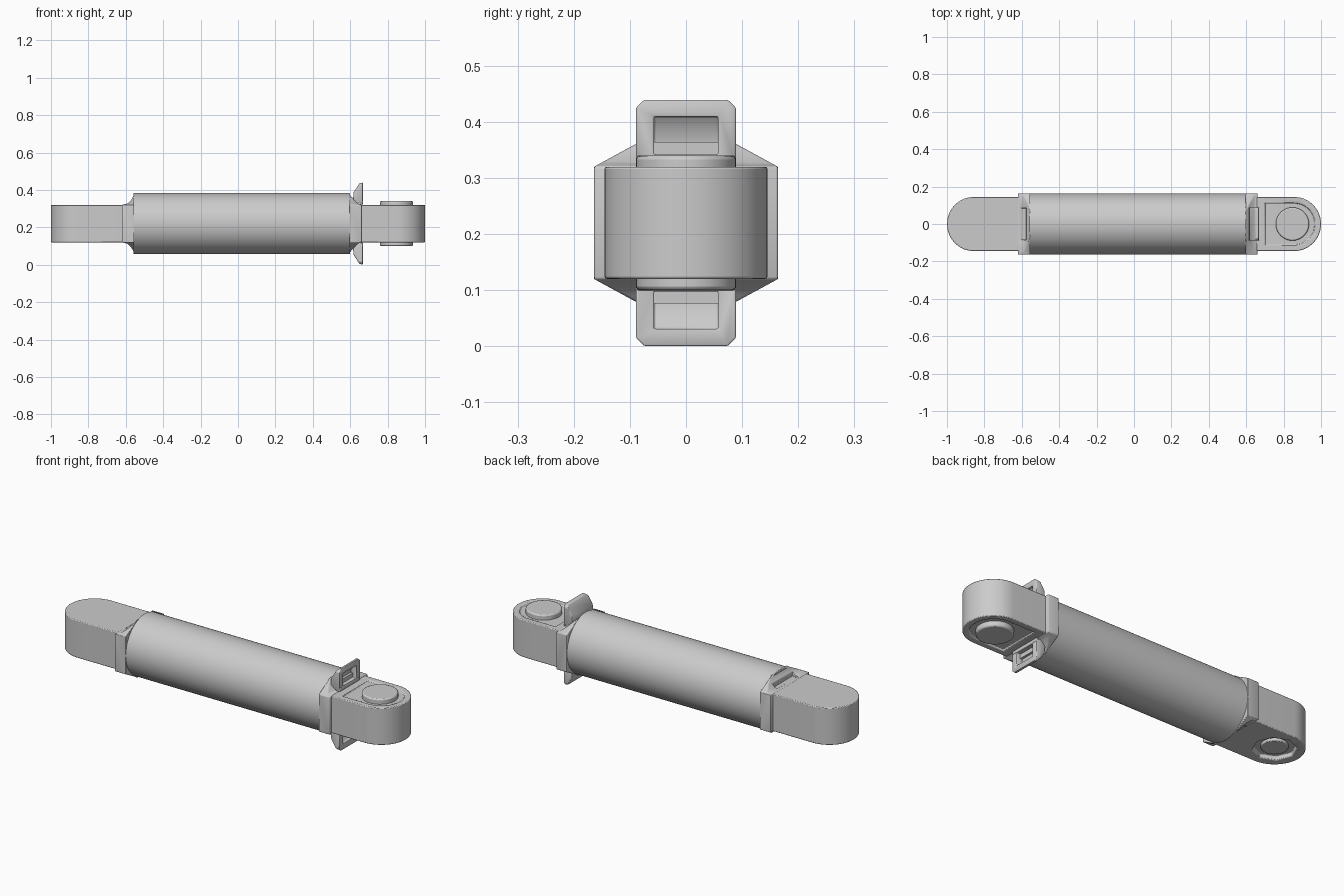
import bpy, bmesh
from math import pi, cos, sin, radians

if "Cube" in bpy.data.objects:
    bpy.data.objects.remove(bpy.data.objects["Cube"])

ZC = 0.22   # height of the long axis
R = 0.163   # tube radius


def finish(name, bm, bevel=0.0, angle=35):
    bmesh.ops.recalc_face_normals(bm, faces=bm.faces)
    me = bpy.data.meshes.new(name)
    bm.to_mesh(me)
    bm.free()
    ob = bpy.data.objects.new(name, me)
    bpy.context.collection.objects.link(ob)
    bpy.ops.object.select_all(action='DESELECT')
    bpy.context.view_layer.objects.active = ob
    ob.select_set(True)
    bpy.ops.object.shade_smooth_by_angle(angle=radians(angle))
    if bevel:
        add_bevel(ob, bevel)
    return ob


def add_bevel(ob, width):
    m = ob.modifiers.new("bevel", 'BEVEL')
    m.width, m.segments, m.limit_method = width, 2, 'ANGLE'
    m.angle_limit = radians(40)


def prism(name, pts, axis, lo, hi, bevel=0.0):
    """Extrude a 2D profile along an axis (profile is in the other two axes)."""
    place = {'x': lambda a, b, t: (t, a, b),
             'y': lambda a, b, t: (a, t, b),
             'z': lambda a, b, t: (a, b, t)}[axis]
    bm = bmesh.new()
    low = [bm.verts.new(place(a, b, lo)) for a, b in pts]
    top = [bm.verts.new(place(a, b, hi)) for a, b in pts]
    n = len(pts)
    bm.faces.new(low)
    bm.faces.new(top)
    for i in range(n):
        bm.faces.new((low[i], low[(i + 1) % n], top[(i + 1) % n], top[i]))
    return finish(name, bm, bevel)


def circle(cx, cy, r, n=48):
    return [(cx + r * cos(2 * pi * i / n), cy + r * sin(2 * pi * i / n)) for i in range(n)]


def stadium(cx, r, x_end, s, n=32):
    """Half-round nose facing direction s, straight back to x_end."""
    arc = [(cx + s * r * cos(-pi / 2 + pi * i / n), r * sin(-pi / 2 + pi * i / n))
           for i in range(n + 1)]
    return arc + [(x_end, r), (x_end, -r)]


def boolean(ob, tool, op='DIFFERENCE'):
    m = ob.modifiers.new("cut", 'BOOLEAN')
    m.object, m.operation, m.solver = tool, op, 'EXACT'
    tool.hide_render = True
    tool.hide_viewport = True


def flip(pts, k):
    """Mirror a (a, z) profile about the long axis when k is -1."""
    return [(a, ZC + k * (z - ZC)) for a, z in pts]


def rect(a0, a1, b0, b1):
    return [(a0, b0), (a1, b0), (a1, b1), (a0, b1)]


# main tube
prism("tube", circle(0, ZC, R, 72), 'x', -0.56, 0.60, 0.004)

# collars: concave side profile limited by a chamfered end outline
outline = [(0.164, 0.1), (0.085, 0.143), (0.06, 0.163)]
ring = [(y, ZC + z) for y, z in outline]
ring += [(-y, ZC + z) for y, z in reversed(outline)]
ring += [(-y, ZC - z) for y, z in outline]
ring += [(y, ZC - z) for y, z in reversed(outline)]


def collar(name, xs, x_tube):
    upper = [(x_tube, 0.157), (xs[2], 0.128), (xs[1], 0.108), (xs[0], 0.1)]
    prof = [(x, ZC + h) for x, h in upper] + [(x, ZC - h) for x, h in reversed(upper)]
    ob = prism(name, prof, 'y', -0.17, 0.17)
    lim = prism(name + "_outline_helper", ring, 'x', -0.7, 0.7)
    boolean(ob, lim, 'INTERSECT')
    return ob


left_collar = collar("left_collar", (-0.62, -0.59, -0.57), -0.555)
right_collar = collar("right_collar", (0.66, 0.64, 0.62), 0.595)
for k in (1, -1):
    notch = prism("collar_notch_helper", flip(rect(-0.612, -0.575, 0.318, 0.4), k), 'y', -0.085, 0.085)
    boolean(left_collar, notch)
for c in (left_collar, right_collar):
    add_bevel(c, 0.004)

# left eye with a socket underneath
left_eye = prism("left_eye", stadium(-0.855, 0.145, -0.60, -1), 'z', 0.12, 0.32)
boolean(left_eye, prism("socket_helper", circle(-0.855, 0, 0.105, 8), 'z', 0.10, 0.142))
add_bevel(left_eye, 0.004)
prism("left_socket_disc", circle(-0.855, 0, 0.065), 'z', 0.128, 0.16, 0.004)

# right eye with shallow recessed faces around the pin
right_eye = prism("right_eye", stadium(0.855, 0.145, 0.64, 1), 'z', 0.12, 0.32)
for lo, hi in ((0.10, 0.128), (0.312, 0.34)):
    boolean(right_eye, prism("eye_recess_helper", stadium(0.855, 0.112, 0.70, 1), 'z', lo, hi))
add_bevel(right_eye, 0.004)

# pin with wide heads
prism("pin", circle(0.847, 0, 0.089), 'z', 0.10, 0.34, 0.007)

# hollow clips above and below the right collar
side = [(0.615, 0.33), (0.667, 0.33), (0.667, 0.44), (0.649, 0.435), (0.617, 0.385)]
hollow = [(0.70, 0.342), (0.70, 0.409), (0.653, 0.409), (0.632, 0.378), (0.632, 0.342)]
face = [(-0.089, 0.31), (0.089, 0.31), (0.089, 0.425), (0.074, 0.44),
        (-0.074, 0.44), (-0.089, 0.425)]
for k, label in ((1, "upper"), (-1, "lower")):
    clip = prism(label + "_clip", flip(side, k), 'y', -0.1, 0.1)
    boolean(clip, prism("clip_outline_helper", flip(face, k), 'x', 0.5, 0.8), 'INTERSECT')
    boolean(clip, prism("clip_hollow_helper", flip(hollow, k), 'y', -0.057, 0.057))
    add_bevel(clip, 0.003)
    # step inside the clip and lip below it
    prism(label + "_clip_step", flip(rect(0.625, 0.645, 0.335, 0.364), k), 'y', -0.057, 0.057)
    prism(label + "_clip_lip", flip(rect(0.63, 0.669, 0.322, 0.341), k), 'y', -0.088, 0.088, 0.004)
